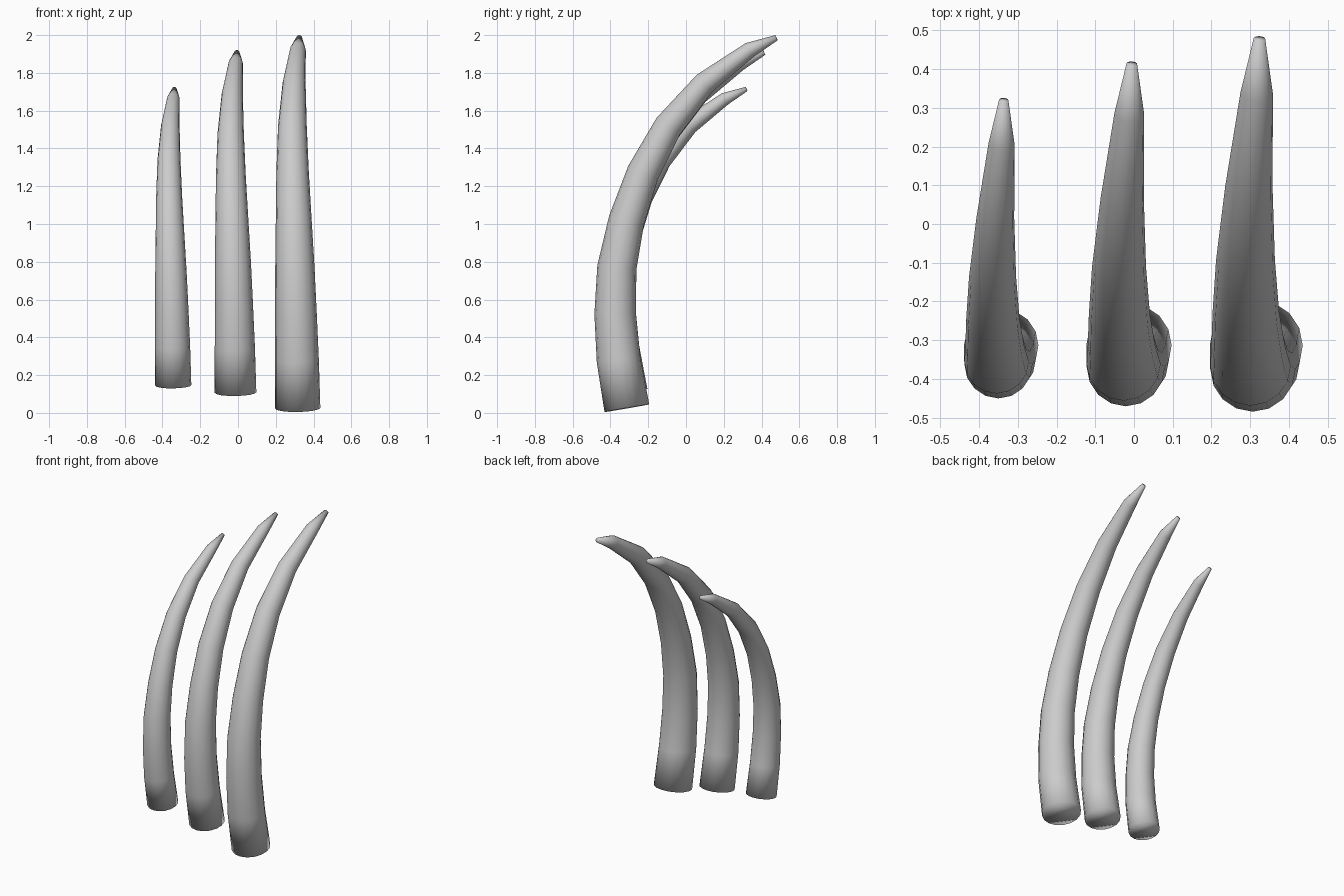
import bpy, bmesh, math
from mathutils import Vector

if "Cube" in bpy.data.objects:
    bpy.data.objects.remove(bpy.data.objects["Cube"])

SIDES = 16
# Centreline of the largest claw: x offset, y, z, radius
RINGS = [
    (0.000, -0.313, 0.025, 0.120),
    (-0.004, -0.357, 0.280, 0.116),
    (-0.009, -0.375, 0.525, 0.110),
    (-0.015, -0.366, 0.770, 0.104),
    (-0.021, -0.315, 1.020, 0.095),
    (-0.027, -0.227, 1.273, 0.086),
    (-0.028, -0.093, 1.519, 0.076),
    (-0.019, 0.098, 1.745, 0.061),
    (0.001, 0.338, 1.922, 0.042),
    (0.008, 0.479, 1.986, 0.015),
]
BASE = Vector(RINGS[0][:3])


def claw_mesh():
    """Loft round sections along the centreline and cap both ends."""
    pts = [Vector(r[:3]) - BASE for r in RINGS]
    bm = bmesh.new()
    loops = []
    for i, p in enumerate(pts):
        t = (pts[min(i + 1, len(pts) - 1)] - pts[max(i - 1, 0)]).normalized()
        side = Vector((1, 0, 0))
        side = (side - t * side.dot(t)).normalized()
        up = t.cross(side)
        r = RINGS[i][3]
        angles = [2 * math.pi * k / SIDES for k in range(SIDES)]
        loops.append([bm.verts.new(p + r * (math.cos(a) * side + math.sin(a) * up))
                      for a in angles])
    for a, b in zip(loops, loops[1:]):
        for k in range(SIDES):
            n = (k + 1) % SIDES
            bm.faces.new((a[k], a[n], b[n], b[k]))
    bm.faces.new(loops[0][::-1])
    bm.faces.new(loops[-1])
    bmesh.ops.recalc_face_normals(bm, faces=bm.faces)
    for f in bm.faces:
        f.smooth = True
    mesh = bpy.data.meshes.new("claw")
    bm.to_mesh(mesh)
    bm.free()
    return mesh


# Three claws sharing one mesh, stepping down in size
mesh = claw_mesh()
for name, x, z, s in (("claw_large", 0.316, 0.025, 1.0),
                      ("claw_middle", -0.013, 0.108, 0.918),
                      ("claw_small", -0.343, 0.146, 0.80)):
    claw = bpy.data.objects.new(name, mesh)
    claw.location = (x, BASE.y, z)
    claw.scale = (s, s, s)
    bpy.context.collection.objects.link(claw)
